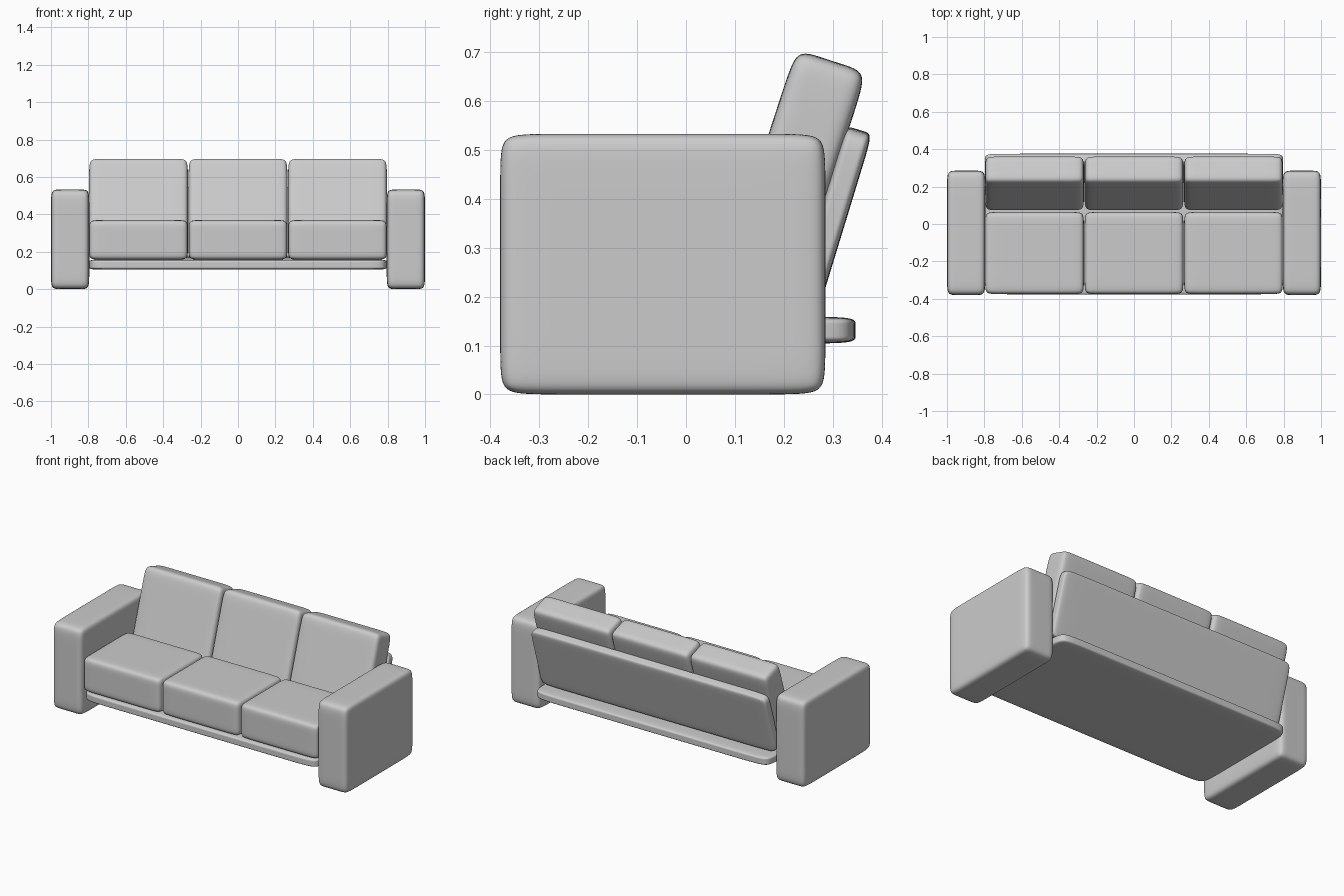
import bpy, bmesh
from math import radians, sin, cos
from mathutils import Vector

if "Cube" in bpy.data.objects:
    bpy.data.objects.remove(bpy.data.objects["Cube"])


def soft_box(name, lo, hi, inset, tilt=0.0):
    """Rounded block: box with support loops and subdivision.
    lo/hi are bounds in a frame leaned backwards by tilt degrees about the x axis."""
    lo, hi = Vector(lo), Vector(hi)
    centre, half = (lo + hi) / 2, (hi - lo) / 2
    bm = bmesh.new()
    bmesh.ops.create_cube(bm, size=2)
    bmesh.ops.scale(bm, vec=half, verts=bm.verts)
    for axis in range(3):
        for side in (-1, 1):
            co, no = Vector(), Vector()
            co[axis] = side * (half[axis] - inset[axis])
            no[axis] = 1
            geom = bm.verts[:] + bm.edges[:] + bm.faces[:]
            bmesh.ops.bisect_plane(bm, geom=geom, plane_co=co, plane_no=no)
    for f in bm.faces:
        f.smooth = True
    mesh = bpy.data.meshes.new(name)
    bm.to_mesh(mesh)
    bm.free()
    obj = bpy.data.objects.new(name, mesh)
    bpy.context.collection.objects.link(obj)
    a = radians(tilt)
    obj.location = (centre.x,
                    centre.y * cos(a) + centre.z * sin(a),
                    -centre.y * sin(a) + centre.z * cos(a))
    obj.rotation_euler.x = -a
    sub = obj.modifiers.new("Soft edges", 'SUBSURF')
    sub.levels = sub.render_levels = 3
    return obj


# Armrests
for side, label in ((-1, "left"), (1, "right")):
    xs = sorted((side * 0.795, side * 1.0))
    soft_box(label + "_armrest", (xs[0], -0.38, 0.0), (xs[1], 0.285, 0.533),
             (0.05, 0.08, 0.07))

# Base platform
soft_box("base", (-0.797, -0.377, 0.104), (0.797, 0.347, 0.159), (0.12, 0.12, 0.015))

# Leaning back panel
soft_box("back_panel", (-0.797, 0.152, 0.231), (0.797, 0.209, 0.621),
         (0.1, 0.018, 0.06), tilt=17)

# Seat and back cushions
for i, label in enumerate(("left", "middle", "right")):
    x = (i - 1) * 0.532
    soft_box(label + "_seat_cushion", (x - 0.264, -0.375, 0.157), (x + 0.264, 0.064, 0.37),
             (0.06, 0.06, 0.05))
    soft_box(label + "_back_cushion", (x - 0.264, -0.004, 0.217), (x + 0.264, 0.149, 0.741),
             (0.06, 0.05, 0.07), tilt=18)
